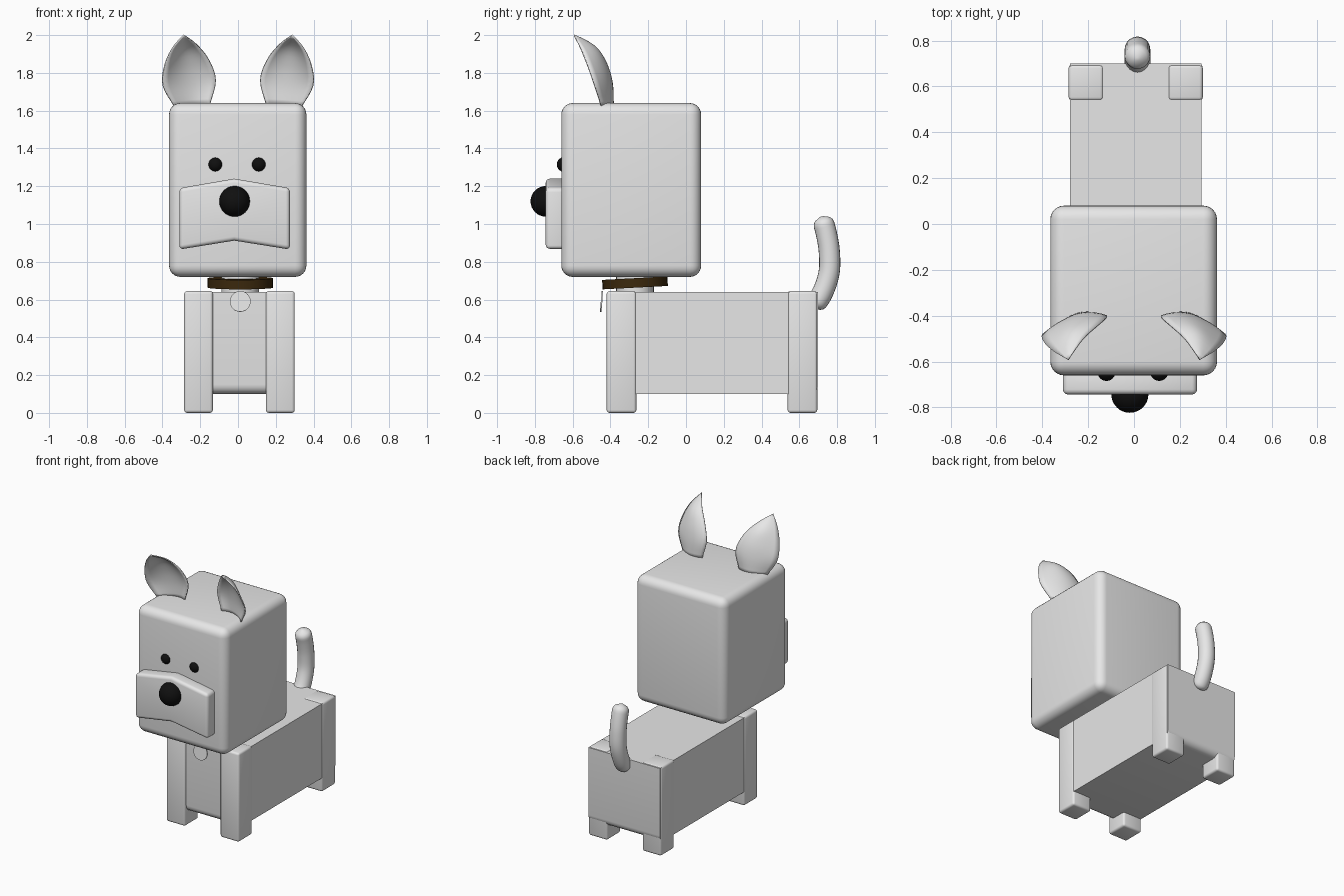
import bpy, bmesh, math
from mathutils import Vector

if "Cube" in bpy.data.objects:
    bpy.data.objects.remove(bpy.data.objects["Cube"])


def material(name, rgb):
    m = bpy.data.materials.new(name)
    m.diffuse_color = (*rgb, 1)
    m.use_nodes = True
    m.node_tree.nodes["Principled BSDF"].inputs["Base Color"].default_value = m.diffuse_color
    return m


GREY = material("light_grey", (0.8, 0.8, 0.8))
BLACK = material("black", (0.005, 0.005, 0.005))
BROWN = material("dark_brown", (0.045, 0.022, 0.004))


def finish(ob, name, mat, angle=40):
    ob.name = name
    ob.data.materials.append(mat)
    bpy.ops.object.select_all(action='DESELECT')
    ob.select_set(True)
    bpy.context.view_layer.objects.active = ob
    if ob.type == 'MESH':
        bpy.ops.object.shade_smooth_by_angle(angle=math.radians(angle))
    return ob


def mesh_object(bm):
    bmesh.ops.recalc_face_normals(bm, faces=bm.faces)
    me = bpy.data.meshes.new("part")
    bm.to_mesh(me)
    bm.free()
    ob = bpy.data.objects.new("part", me)
    bpy.context.collection.objects.link(ob)
    return ob


def bevel(bm, edges, width, segments):
    bmesh.ops.bevel(bm, geom=list(edges), offset=width, segments=segments,
                    profile=0.5, affect='EDGES')


def block(name, lo, hi, width, segments=4, pick=lambda e: True):
    """Box between two corners with rounded edges."""
    bm = bmesh.new()
    bmesh.ops.create_cube(bm, size=1)
    for v in bm.verts:
        v.co = [lo[i] + (v.co[i] + 0.5) * (hi[i] - lo[i]) for i in range(3)]
    bevel(bm, [e for e in bm.edges if pick(e)], width, segments)
    return finish(mesh_object(bm), name, GREY)


def ball(name, centre, radius):
    bpy.ops.mesh.primitive_uv_sphere_add(segments=32, ring_count=16, radius=radius, location=centre)
    finish(bpy.context.object, name, BLACK)


def disc(name, centre, radius, depth, tilt, mat):
    bpy.ops.mesh.primitive_cylinder_add(vertices=32, radius=radius, depth=depth,
                                        location=centre, rotation=(math.radians(tilt), 0, 0))
    finish(bpy.context.object, name, mat)


# Head and body; the body is rounded more strongly underneath
block("head", (-0.365, -0.66, 0.72), (0.362, 0.08, 1.64), 0.06, 6)
block("body", (-0.28, -0.405, 0.10), (0.295, 0.70, 0.64), 0.05, 5,
      lambda e: all(v.co.z < 0.2 for v in e.verts) and abs(e.verts[0].co.y - e.verts[1].co.y) < 0.01)

# Legs
for side, x in (("left", -0.285), ("right", 0.148)):
    for end, y in (("front", -0.42), ("back", 0.538)):
        block(f"{end}_leg_{side}", (x, y, 0), (x + 0.152, y + 0.157, 0.645), 0.015, 3)

# Muzzle: a bent plate with soft edges
bm = bmesh.new()
outline = [(-0.31, 0.865), (-0.02, 0.912), (0.275, 0.865), (0.275, 1.19), (-0.02, 1.24), (-0.31, 1.19)]
face = bm.faces.new([bm.verts.new((x, -0.64, z)) for x, z in outline])
top = bmesh.ops.extrude_face_region(bm, geom=[face])["geom"]
bmesh.ops.translate(bm, vec=(0, -0.103, 0), verts=[g for g in top if isinstance(g, bmesh.types.BMVert)])
bmesh.ops.recalc_face_normals(bm, faces=bm.faces)
bevel(bm, [e for e in bm.edges if not (abs(e.verts[0].co.x + 0.02) < 0.01 and abs(e.verts[1].co.x + 0.02) < 0.01)],
      0.022, 4)
finish(mesh_object(bm), "muzzle", GREY, 30)

# Nose and eyes
ball("nose", (-0.018, -0.742, 1.12), 0.081)
ball("eye_left", (-0.12, -0.645, 1.315), 0.039)
ball("eye_right", (0.11, -0.645, 1.315), 0.039)

# Neck, collar and tag
disc("neck", (0.012, -0.27, 0.68), 0.10, 0.12, 0, GREY)
disc("collar", (0.012, -0.27, 0.688), 0.173, 0.05, 3, BROWN)
disc("tag", (0.012, -0.447, 0.59), 0.055, 0.008, 85, GREY)


def spline(points, t):
    """Catmull-Rom point on a smooth line through the given points, t in 0..1."""
    p = [Vector(q) for q in points]
    n = len(p) - 1
    i = min(int(t * n), n - 1)
    f = t * n - i
    p1, p2 = p[i], p[i + 1]
    p0 = p[i - 1] if i else 2 * p1 - p2
    p3 = p[i + 2] if i + 2 <= n else 2 * p2 - p1
    return 0.5 * (2 * p1 + (p2 - p0) * f + (2 * p0 - 5 * p1 + 4 * p2 - p3) * f * f
                  + (3 * p1 - p0 - 3 * p2 + p3) * f ** 3)


# Tail: a tube swept along a bent line with rounded ends
tail = [(0.67, 0.56), (0.72, 0.63), (0.757, 0.74), (0.759, 0.85), (0.743, 0.95), (0.718, 1.04)]
path = [(0.015, y, z) for y, z in tail]
bm = bmesh.new()
rings = []
for k in range(33):
    t = k / 32
    c = spline(path, t)
    d = (spline(path, min(t + 0.01, 1)) - spline(path, max(t - 0.01, 0))).normalized()
    side = Vector((1, 0, 0))
    up = d.cross(side)
    near = min(t, 1 - t) / 0.1
    r = 0.056 * math.sqrt(max(0.02, 1 - (1 - min(near, 1)) ** 2))
    rings.append([bm.verts.new(c + r * (math.cos(a) * side + math.sin(a) * up))
                  for a in (math.tau * j / 20 for j in range(20))])
for a, b in zip(rings, rings[1:]):
    for j in range(20):
        bm.faces.new((a[j], a[j - 1], b[j - 1], b[j]))
bm.faces.new(rings[0])
bm.faces.new(rings[-1])
finish(mesh_object(bm), "tail", GREY, 60)

# Ears: cupped leaves lofted between inner edge, back ridge and outer edge
inner = [(0.15, -0.40, 1.63), (0.118, -0.405, 1.76), (0.155, -0.44, 1.87), (0.22, -0.50, 1.95), (0.287, -0.592, 2.0)]
ridge = [(0.24, -0.39, 1.63), (0.25, -0.40, 1.74), (0.27, -0.43, 1.84), (0.285, -0.485, 1.93), (0.287, -0.592, 2.0)]
outer = [(0.335, -0.447, 1.62), (0.396, -0.482, 1.73), (0.39, -0.517, 1.83), (0.35, -0.555, 1.925), (0.287, -0.592, 2.0)]
for side, s in (("right", 1), ("left", -1)):
    bm = bmesh.new()
    rows = []
    for k in range(17):
        a, m, b = (spline(line, k / 16) for line in (inner, ridge, outer))
        row = []
        for j in range(11):
            u = j / 10
            p = a * (1 - u) * (1 - 2 * u) + m * 4 * u * (1 - u) + b * u * (2 * u - 1)
            row.append(bm.verts.new((s * p.x, p.y, p.z)))
        rows.append(row)
    for a, b in zip(rows, rows[1:]):
        for j in range(10):
            bm.faces.new((a[j], a[j + 1], b[j + 1], b[j]))
    bmesh.ops.remove_doubles(bm, verts=bm.verts, dist=0.0005)
    ear = finish(mesh_object(bm), f"ear_{side}", GREY, 60)
    solid = ear.modifiers.new("thickness", 'SOLIDIFY')
    solid.thickness = 0.008
    solid.offset = 0
